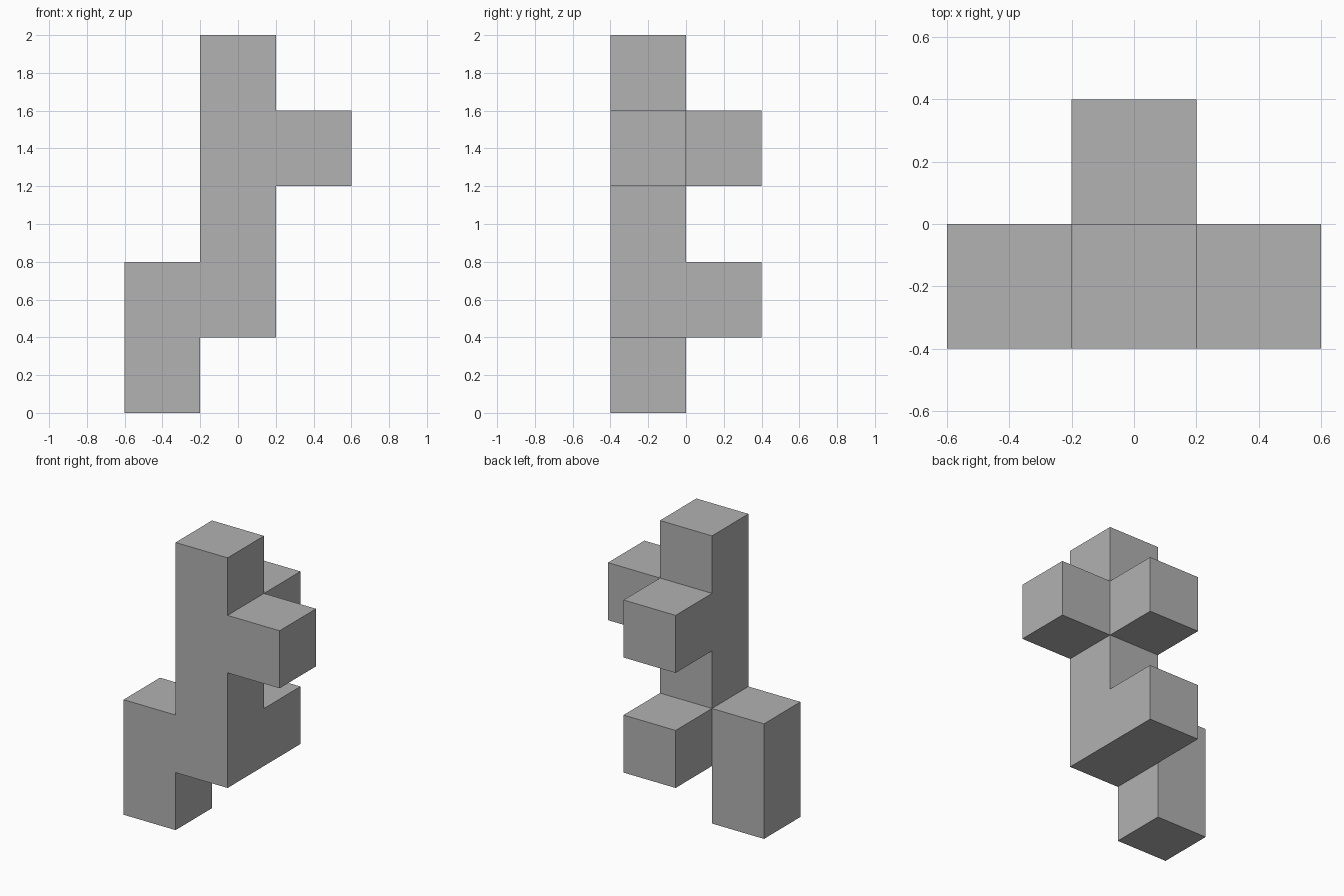
import bpy, bmesh, math
from mathutils import Vector

default = bpy.data.objects.get("Cube")
if default:
    bpy.data.objects.remove(default, do_unlink=True)

SIZE = 0.4
ORIGIN = Vector((0, -0.2, 0.2))  # centre of grid cell (0, 0, 0)

# Parts as runs of unit blocks: (column, row, first level, level count)
parts = {
    "column": (0, 0, 1, 4),
    "foot": (-1, 0, 0, 2),
    "side_arm": (1, 0, 3, 1),
    "upper_back_arm": (0, 1, 3, 1),
    "lower_back_arm": (0, 1, 1, 1),
}
cells = {(x, y, z + i) for x, y, z, n in parts.values() for i in range(n)}

# Add only the outer faces of each block
bm = bmesh.new()
for cell in sorted(cells):
    for axis in range(3):
        for sign in (-1, 1):
            normal = Vector((0, 0, 0))
            normal[axis] = sign
            if tuple(int(c + n) for c, n in zip(cell, normal)) in cells:
                continue
            u = Vector((0, 0, 0))
            u[(axis + 1) % 3] = 1
            v = normal.cross(u)
            corners = (u + v, v - u, -u - v, u - v)
            centre = ORIGIN + Vector(cell) * SIZE
            bm.faces.new([bm.verts.new(centre + (normal + c) * SIZE / 2)
                          for c in corners])

# Weld the blocks and merge coplanar faces into clean panels
bmesh.ops.remove_doubles(bm, verts=bm.verts, dist=0.001)
bmesh.ops.dissolve_limit(bm, angle_limit=math.radians(1),
                         verts=bm.verts, edges=bm.edges)
mesh = bpy.data.meshes.new("block_tower")
bm.to_mesh(mesh)
bm.free()

# Plain grey material
grey = bpy.data.materials.new("plain_grey")
grey.use_nodes = True
colour = (0.445, 0.445, 0.445, 1)
grey.diffuse_color = colour
grey.node_tree.nodes["Principled BSDF"].inputs["Base Color"].default_value = colour
mesh.materials.append(grey)

tower = bpy.data.objects.new("block_tower", mesh)
bpy.context.collection.objects.link(tower)
